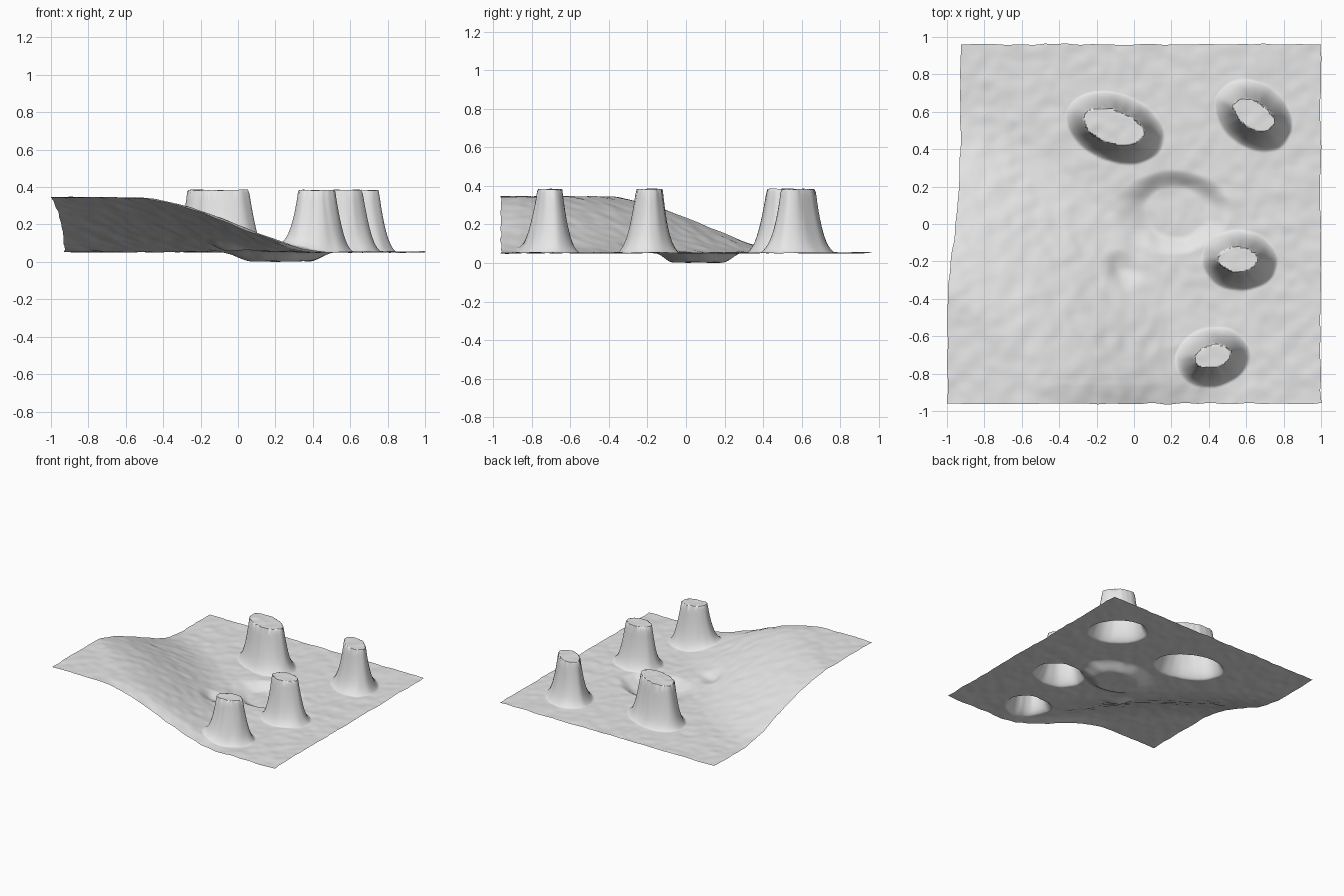
import bpy, bmesh, math
from mathutils import Vector, noise

cube = bpy.data.objects.get("Cube")
if cube:
    bpy.data.objects.remove(cube, do_unlink=True)

BASE = 0.055       # height of the flat ground
MESA_TOP = 0.386   # height of the rock pillars

# Rock pillars: foot ellipse and top ellipse, each as
# centre x, centre y, half length, half width, turn in degrees
PILLARS = [
    ((-0.10, 0.515, 0.255, 0.17, -20), (-0.11, 0.52, 0.17, 0.09, -18)),
    ((0.64, 0.58, 0.21, 0.16, -38), (0.64, 0.585, 0.125, 0.07, -32)),
    ((0.565, -0.195, 0.19, 0.152, -4), (0.555, -0.19, 0.108, 0.067, -3)),
    ((0.42, -0.715, 0.188, 0.15, 15), (0.42, -0.71, 0.1, 0.063, 12)),
]


def smooth(lo, hi, v):
    t = min(1, max(0, (v - lo) / (hi - lo)))
    return t * t * (3 - 2 * t)


def ellipse_radius(x, y, cx, cy, a, b, turn):
    """Distance from an ellipse centre, 1 at its edge."""
    r = math.radians(turn)
    dx, dy = x - cx, y - cy
    u = dx * math.cos(r) + dy * math.sin(r)
    v = dy * math.cos(r) - dx * math.sin(r)
    return math.hypot(u / a, v / b)


def rough(x, y, size):
    return noise.noise(Vector((x / size, y / size, 0.5)))


def hill(x, y):
    """Broad rise in one corner, with a flattened diagonal front."""
    power = 1.4
    reach = (abs(x + 0.95) ** power + abs(y + 0.86) ** power) ** (1 / power)
    return 1 - smooth(0.43, 1.47, reach)


def pillar_height(x, y, ground):
    """Flat top, steep wall and flared foot."""
    for foot, top in PILLARS:
        outer = ellipse_radius(x, y, *foot)
        if outer > 1.06:
            continue
        angle = math.atan2(y - foot[1], x - foot[0])
        ragged = noise.noise(Vector((3 * math.cos(angle), 3 * math.sin(angle), foot[0] * 9)))
        inner = ellipse_radius(x, y, *top) * (1 + 0.05 * ragged)
        if inner < 1:
            return MESA_TOP + 0.004 * rough(x, y, 0.06)
        # share of the way from the foot to the rim, along the line to the centre
        dist = math.hypot(x - foot[0], y - foot[1])
        edge, rim = 1.06 * dist / outer, dist / inner
        t = min(1, max(0, (edge - dist) / (edge - rim)))
        return ground + (MESA_TOP - ground) * (0.27 * t + 0.73 * t ** 2.6)
    return ground


def ground_height(x, y):
    z = BASE + 0.292 * hill(x, y)
    # shallow basin, softer towards the hill, and small pit beside it
    soft = 0.6 - 0.4 * smooth(0.25, -0.1, x + y / 2)
    z -= 0.05 * (1 - smooth(soft, 1.05, ellipse_radius(x, y, 0.2, 0.06, 0.31, 0.22, 4)))
    z -= 0.025 * (1 - smooth(0, 1, ellipse_radius(x, y, -0.06, -0.25, 0.14, 0.11, -35)))
    # uneven soil
    return z + 0.004 * rough(x, y, 0.07) + 0.003 * rough(x + 3, y, 0.13)


# Terrain sheet, bulging outward where the hill meets its side
bm = bmesh.new()
bmesh.ops.create_grid(bm, x_segments=250, y_segments=250, size=1)
for v in bm.verts:
    x = 0.035 + 0.963 * v.co.x
    y = 0.961 * v.co.y
    z = pillar_height(x, y, ground_height(x, y))
    lean = 0.068 * hill(x, y) ** 2 * (1 - smooth(-0.9, 0.2, x))
    v.co = (x - lean + 0.006 * rough(y, x, 0.08), y + 0.006 * rough(x + 5, y, 0.08), z)

# Rest the lowest point on the floor
low = min(v.co.z for v in bm.verts)
for v in bm.verts:
    v.co.z -= low

mesh = bpy.data.meshes.new("terrain")
bm.to_mesh(mesh)
bm.free()
terrain = bpy.data.objects.new("terrain", mesh)
bpy.context.collection.objects.link(terrain)

# Plain stone colour
stone = bpy.data.materials.new("light_grey_stone")
stone.use_nodes = True
colour = (0.8, 0.8, 0.8, 1)
stone.diffuse_color = colour
stone.node_tree.nodes["Principled BSDF"].inputs["Base Color"].default_value = colour
mesh.materials.append(stone)

bpy.ops.object.select_all(action="DESELECT")
terrain.select_set(True)
bpy.context.view_layer.objects.active = terrain
bpy.ops.object.shade_smooth_by_angle(angle=math.radians(50))
